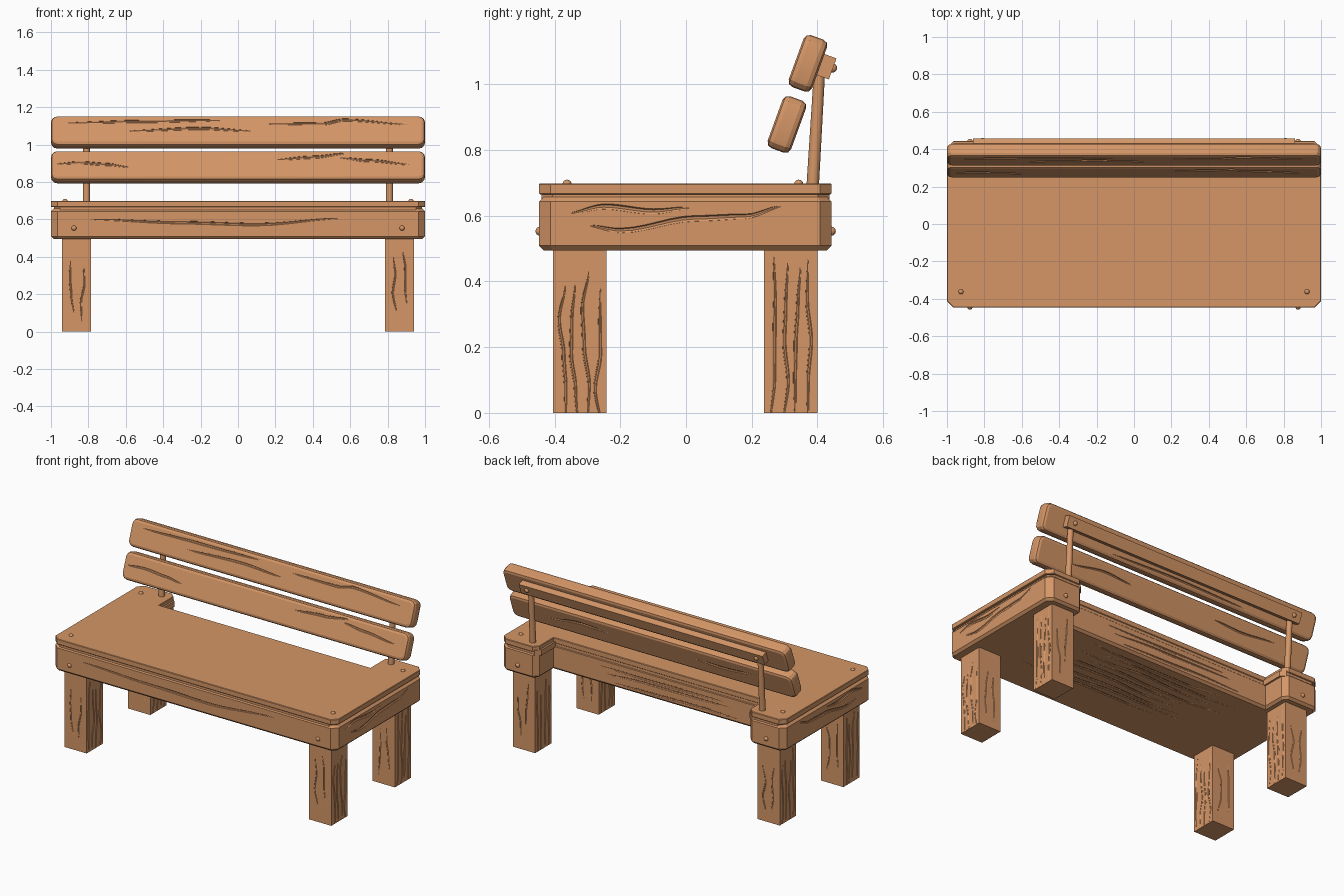
import bpy, bmesh, math, random
from mathutils import Matrix, Vector

if "Cube" in bpy.data.objects:
    bpy.data.objects.remove(bpy.data.objects["Cube"])

random.seed(4)
wood = bpy.data.materials.new("warm wood")
wood.diffuse_color = (0.66, 0.305, 0.135, 1)
wood.use_nodes = True
wood.node_tree.nodes["Principled BSDF"].inputs["Base Color"].default_value = wood.diffuse_color


def make(name, bm, smooth=20):
    bmesh.ops.recalc_face_normals(bm, faces=bm.faces)
    me = bpy.data.meshes.new(name)
    bm.to_mesh(me)
    bm.free()
    ob = bpy.data.objects.new(name, me)
    bpy.context.collection.objects.link(ob)
    me.materials.append(wood)
    bpy.ops.object.select_all(action='DESELECT')
    ob.select_set(True)
    bpy.context.view_layer.objects.active = ob
    if smooth:
        bpy.ops.object.shade_smooth_by_angle(angle=math.radians(smooth))
    return ob


def box(lo, hi):
    bm = bmesh.new()
    bmesh.ops.create_cube(bm, size=1)
    for v in bm.verts:
        v.co = [lo[i] + (v.co[i] + 0.5) * (hi[i] - lo[i]) for i in range(3)]
    return bm


def bevel(bm, test, width, seg=1):
    edges = [e for e in bm.edges if test(e.verts[0].co, e.verts[1].co)]
    bmesh.ops.bevel(bm, geom=edges, offset=width, segments=seg, profile=0.5, affect='EDGES')


def groove(bm, pts, axis, r):
    """Tapered wavy tube running along an axis, used to carve a wood crack."""
    path = []
    for a, b in zip(pts, pts[1:]):
        a, b = Vector(a), Vector(b)
        for k in range(6):
            t = k / 6
            p = a.lerp(b, t * t * (3 - 2 * t))
            p[axis] = a[axis] + (b[axis] - a[axis]) * t
            path.append(p)
    path.append(Vector(pts[-1]))
    u, w = [i for i in range(3) if i != axis]
    rings = []
    for i, p in enumerate(path):
        rr = r * (0.2 + 0.8 * math.sin(math.pi * i / (len(path) - 1)) ** 0.6 if 0 < i < len(path) - 1 else 0.2)
        ring = []
        for k in range(8):
            q = p.copy()
            q[u] += rr * math.cos(k * math.pi / 4 + 0.2)
            q[w] += rr * math.sin(k * math.pi / 4 + 0.2)
            ring.append(bm.verts.new(q))
        rings.append(ring)
    for a, b in zip(rings, rings[1:]):
        for k in range(8):
            bm.faces.new((a[k], a[(k + 1) % 8], b[(k + 1) % 8], b[k]))
    bm.faces.new(rings[0])
    bm.faces.new(rings[-1])


def carve(ob, cutter_bm):
    cutter = make("groove_cutter", cutter_bm, 0)
    cutter.hide_render = True
    mod = ob.modifiers.new("grooves", 'BOOLEAN')
    mod.operation, mod.solver, mod.use_self, mod.object = 'DIFFERENCE', 'EXACT', True, cutter
    bpy.context.view_layer.objects.active = ob
    bpy.ops.object.modifier_apply(modifier=mod.name)
    bpy.data.objects.remove(cutter)


# Seat outline with a notch behind the middle
half = [(0.965, -0.447), (1, -0.412), (1, 0.408), (0.965, 0.443),
        (0.775, 0.443), (0.745, 0.413), (0.745, 0.27)]
outline = half + [(-x, y) for x, y in reversed(half)]


def slab(z0, z1, rim, scale=1.0):
    bm = bmesh.new()
    face = bm.faces.new([bm.verts.new((x * scale, y * scale, z0)) for x, y in outline])
    ext = bmesh.ops.extrude_face_region(bm, geom=[face])
    for v in ext["geom"]:
        if isinstance(v, bmesh.types.BMVert):
            v.co.z = z1
    if rim:
        bevel(bm, lambda a, b: abs(a.z - b.z) < 1e-5, rim)
    return bm


make("seat_top", slab(0.665, 0.699, 0.003))
make("seat_spacer", slab(0.64, 0.675, 0, 0.985))
frame = make("seat_frame", slab(0.495, 0.657, 0.014))

# Cracks along the frame's front, back, ends and underside
cut = bmesh.new()
groove(cut, [(-0.8, -0.449, 0.6), (-0.3, -0.449, 0.583), (0.1, -0.449, 0.573), (0.58, -0.449, 0.607)], 0, 0.009)
for z in (0.535, 0.575, 0.615):
    x0 = random.uniform(-0.65, -0.3)
    groove(cut, [(x0 + 0.3 * i, 0.272, z + random.uniform(-0.012, 0.012)) for i in range(4)], 0, 0.008)
for s in (-1, 1):
    groove(cut, [(s * 1.003, -0.36, 0.607), (s * 1.003, -0.25, 0.628), (s * 1.003, -0.1, 0.613),
                 (s * 1.003, 0.02, 0.625)], 1, 0.01)
    groove(cut, [(s * 1.003, -0.3, 0.57), (s * 1.003, -0.2, 0.555), (s * 1.003, 0.03, 0.592),
                 (s * 1.003, 0.18, 0.598), (s * 1.003, 0.3, 0.63)], 1, 0.01)
for i in range(9):
    y = -0.2 + i * 0.05
    x0 = random.uniform(-0.72, -0.3)
    groove(cut, [(x0 + 0.25 * k, y + random.uniform(-0.014, 0.014), 0.493) for k in range(5)], 0, 0.008)
carve(frame, cut)

# Square legs with vertical grain
for yn, y0, y1 in (("front", -0.405, -0.242), ("back", 0.237, 0.4)):
    for side, s in (("left", -1), ("right", 1)):
        x0, x1 = sorted((s * 0.785, s * 0.942))
        leg = make(f"{yn}_{side}_leg", box((x0, y0, 0), (x1, y1, 0.51)))
        cut = bmesh.new()
        for x in (x0 - 0.001, x1 + 0.001):
            for k in range(4):
                y = y0 + 0.028 + k * 0.036
                top = random.uniform(0.38, 0.48)
                groove(cut, [(x, y + random.uniform(-0.011, 0.011), -0.03 + (top + 0.03) * i / 4)
                             for i in range(5)], 2, 0.006)
        for y in (y0 - 0.001, y1 + 0.001):
            for k in range(2):
                x = x0 + 0.05 + k * 0.058
                b = random.uniform(0.05, 0.15)
                groove(cut, [(x + random.uniform(-0.014, 0.014), y, b + 0.1 * i) for i in range(4)], 2, 0.006)
        carve(leg, cut)

# Backrest planks, modelled upright and then leaned back
W, T = 0.168, 0.076


def plank(name, y, z, front, back):
    bm = box((-1, -T / 2, -W / 2), (1, T / 2, W / 2))
    bevel(bm, lambda a, b: abs(a.y - b.y) > 0.01, 0.035, 3)
    bevel(bm, lambda a, b: abs(a.y - b.y) < 1e-5, 0.018, 2)
    ob = make(name, bm)
    cut = bmesh.new()
    for d, lines in ((-1, front), (1, back)):
        for line in lines:
            groove(cut, [(px, d * (T / 2 + 0.002), pz) for px, pz in line], 0, 0.009)
    carve(ob, cut)
    ob.data.transform(Matrix.Translation((0, y, z)) @ Matrix.Rotation(math.radians(-20), 4, 'X'))


plank("upper_back_plank", 0.371, 1.064,
      [[(-0.93, 0.04), (-0.5, 0.05), (-0.08, 0.055)],
       [(-0.6, -0.005), (-0.2, 0.01), (0.08, -0.005)],
       [(0.13, 0.036), (0.45, 0.036), (0.57, 0.058), (0.92, 0.032)]],
      [[(-0.5, -0.055), (0, -0.05), (0.5, -0.058)]])
plank("lower_back_plank", 0.307, 0.878,
      [[(-0.98, 0.004), (-0.85, 0.013), (-0.7, 0.003), (-0.58, -0.012)],
       [(0.2, 0.03), (0.4, 0.044), (0.58, 0.064)],
       [(0.54, 0.04), (0.7, 0.025), (0.92, 0.003)]],
      [[(-0.75, 0.02), (-0.5, 0.0), (-0.3, 0.01)], [(0.3, 0.01), (0.5, 0.02), (0.75, -0.01)]])

# Rail behind the upper plank
bm = box((-0.86, -0.03, -0.034), (0.86, 0.026, 0.034))
bmesh.ops.transform(bm, verts=bm.verts, matrix=Matrix.Translation((0.0, 0.422, 1.056))
                    @ Matrix.Rotation(math.radians(-20), 4, 'X'))
make("back_rail", bm)

# Round posts
for side, s in (("left", -1), ("right", 1)):
    a, b = Vector((s * 0.81, 0.385, 0.68)), Vector((s * 0.81, 0.407, 1.05))
    bm = bmesh.new()
    bmesh.ops.create_cone(bm, cap_ends=True, segments=20, radius1=0.019, radius2=0.017, depth=(b - a).length)
    bmesh.ops.transform(bm, verts=bm.verts, matrix=Matrix.Translation((a + b) / 2)
                        @ (b - a).to_track_quat('Z', 'Y').to_matrix().to_4x4())
    make(f"{side}_back_post", bm, 40)

# Domed bolts on the seat, frame and rail
bm = bmesh.new()
for s in (-1, 1):
    for p in ((0.925, -0.362, 0.696), (0.925, 0.343, 0.696), (0.877, -0.444, 0.553),
              (0.877, 0.442, 0.553), (0.81, 0.446, 1.05)):
        bmesh.ops.create_uvsphere(bm, u_segments=14, v_segments=8, radius=0.014,
                                  matrix=Matrix.Translation((s * p[0], p[1], p[2])))
make("bolts", bm, 40)
